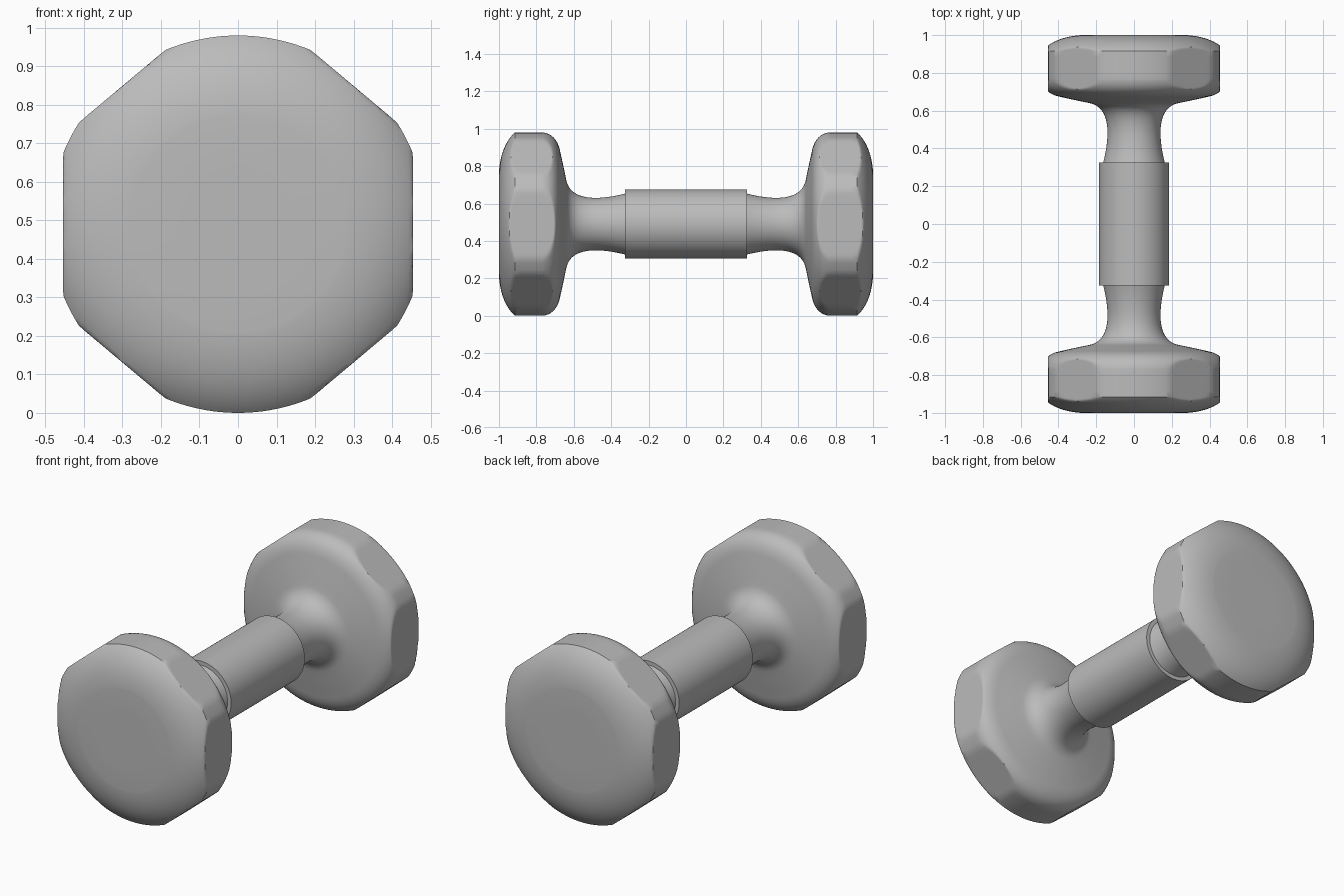
import bpy, bmesh, math
from mathutils import Vector

cube = bpy.data.objects.get("Cube")
if cube:
    bpy.data.objects.remove(cube, do_unlink=True)

AXIS_Z = 0.49
SEGMENTS = 144
# Flats cut into each round head: normal angle in degrees, distance from the axis
FLATS = [(0, 0.455), (50, 0.468), (130, 0.468), (180, 0.455), (230, 0.468), (310, 0.468)]

metal = bpy.data.materials.new("plain grey")
metal.use_nodes = True
grey = (0.5, 0.5, 0.5, 1)
metal.diffuse_color = grey
metal.node_tree.nodes["Principled BSDF"].inputs["Base Color"].default_value = grey


def curve(a, b, c, steps):
    """Quadratic curve through (y, radius) points, end point left out."""
    a, b, c = Vector(a), Vector(b), Vector(c)
    return [a.lerp(b, i / steps).lerp(b.lerp(c, i / steps), i / steps) for i in range(steps)]


def flat_limit(angle):
    """Largest radius the flats allow in this direction."""
    limits = [d / math.cos(angle - math.radians(n)) for n, d in FLATS
              if math.cos(angle - math.radians(n)) > 0.1]
    return min(limits)


def lathe(name, profile, side=1, flats=False):
    """Turn a (y, radius) profile about the long axis and cap both ends."""
    bm = bmesh.new()
    angles = [2 * math.pi * i / SEGMENTS for i in range(SEGMENTS)]
    rings = []
    for y, radius in profile:
        ring = []
        for a in angles:
            r = min(radius, flat_limit(a)) if flats else radius
            ring.append(bm.verts.new((r * math.cos(a), side * y, AXIS_Z + r * math.sin(a))))
        rings.append(ring)
    for low, high in zip(rings, rings[1:]):
        for i in range(SEGMENTS):
            j = (i + 1) % SEGMENTS
            bm.faces.new((low[i], low[j], high[j], high[i]))
    bm.faces.new(rings[0])
    bm.faces.new(rings[-1])
    bmesh.ops.recalc_face_normals(bm, faces=bm.faces)
    mesh = bpy.data.meshes.new(name)
    bm.to_mesh(mesh)
    bm.free()
    mesh.materials.append(metal)
    obj = bpy.data.objects.new(name, mesh)
    bpy.context.collection.objects.link(obj)
    bpy.ops.object.select_all(action='DESELECT')
    obj.select_set(True)
    bpy.context.view_layer.objects.active = obj
    bpy.ops.object.shade_smooth_by_angle(angle=math.radians(40))
    return obj


# Outer face, rounded rim, sloping back and flared neck of one end
head_profile = (
    [Vector((1, 0.15))]
    + curve((1, 0.28), (0.99, 0.42), (0.915, 0.49), 20)
    + curve((0.915, 0.49), (0.84, 0.49), (0.765, 0.49), 5)
    + curve((0.765, 0.49), (0.69, 0.48), (0.672, 0.385), 20)
    + curve((0.672, 0.385), (0.655, 0.31), (0.64, 0.235), 4)
    + curve((0.64, 0.235), (0.62, 0.14), (0.48, 0.14), 16)
    + curve((0.48, 0.14), (0.4, 0.142), (0.31, 0.167), 8)
    + [Vector((0.31, 0.167))]
)
for label, side in (("front", -1), ("back", 1)):
    lathe(label + "_head_and_neck", head_profile, side, flats=True)

# Straight grip sleeve
lathe("grip_sleeve", [(-0.325, 0.185), (0.325, 0.185)])
